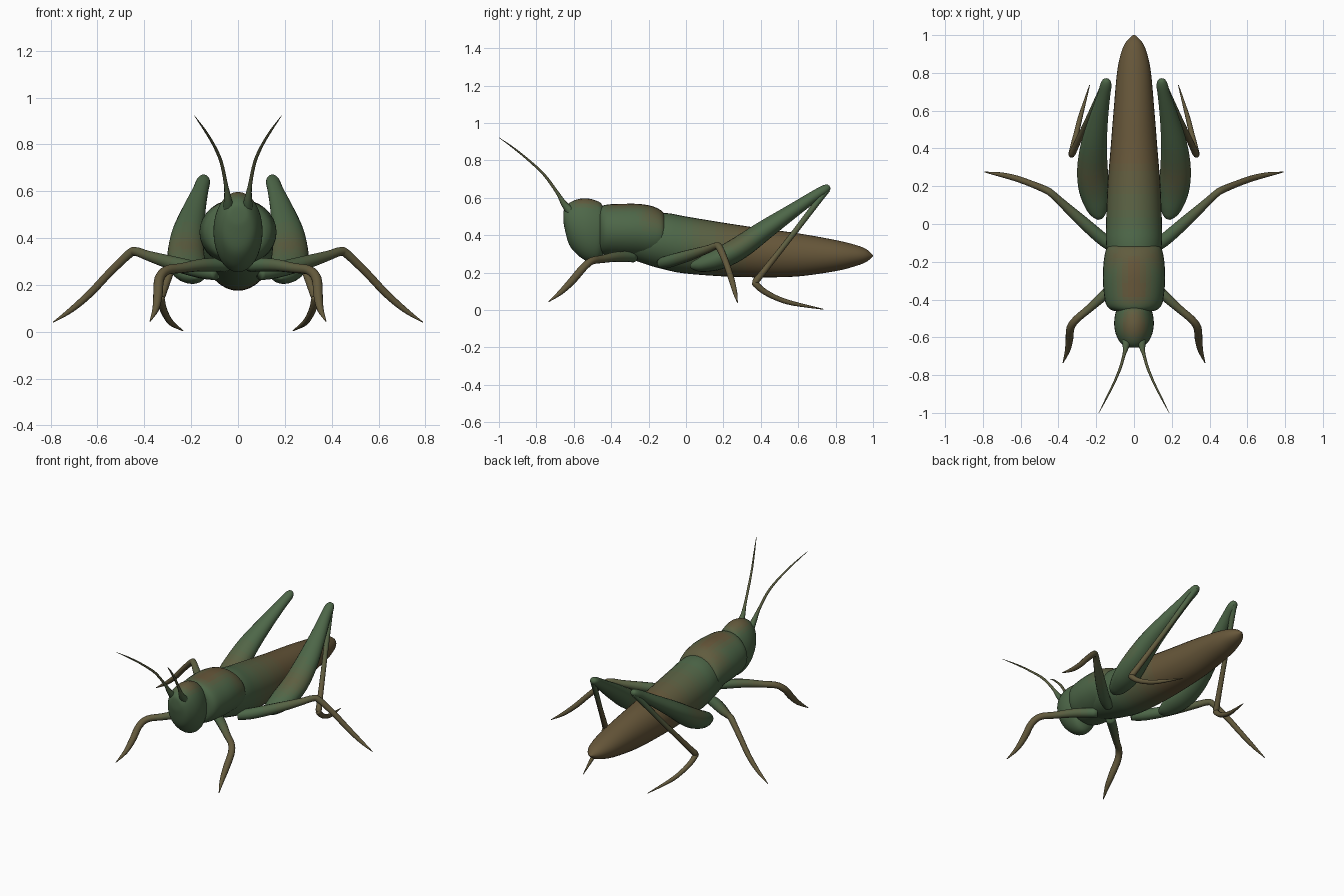
import bpy, math
from mathutils import Vector

GREEN = Vector((0.075, 0.135, 0.065))
BROWN = Vector((0.135, 0.095, 0.042))
LEVELS = 8
palette = []
for i in range(LEVELS):
    m = bpy.data.materials.new("shell_%d" % i)
    c = GREEN.lerp(BROWN, i / (LEVELS - 1))
    m.diffuse_color = (c.x, c.y, c.z, 1)
    palette.append(m)


def ramp(v, a, b):
    return max(0.0, min(1.0, (v - a) / (b - a)))


def smooth_rows(rows, steps):
    # Catmull-Rom through rows of numbers
    pts = [Vector(r) for r in rows]
    out = []
    for i in range(len(pts) - 1):
        p0, p1, p2, p3 = pts[max(i - 1, 0)], pts[i], pts[i + 1], pts[min(i + 2, len(pts) - 1)]
        for k in range(steps):
            t = k / steps
            out.append(0.5 * (2 * p1 + (p2 - p0) * t + (2 * p0 - 5 * p1 + 4 * p2 - p3) * t * t
                              + (3 * p1 - p0 - 3 * p2 + p3) * t ** 3))
    return out + [pts[-1]]


def loft(name, rows, brown, upright=False, mirror=False, sides=20, steps=4):
    # rows: x, y, z, horizontal radius, vertical radius
    rows = smooth_rows(rows, steps)
    cen = [Vector(r[:3]) for r in rows]
    verts, faces = [], []
    n = len(rows)
    for i, r in enumerate(rows):
        if upright:
            u, v = Vector((1, 0, 0)), Vector((0, 0, 1))
        else:
            t = (cen[min(i + 1, n - 1)] - cen[max(i - 1, 0)]).normalized()
            u = t.cross(Vector((0, 0, 1))).normalized()
            v = u.cross(t)
        for k in range(sides):
            a = 2 * math.pi * k / sides
            verts.append(cen[i] + u * max(r[3], .001) * math.cos(a) + v * max(r[4], .001) * math.sin(a))
    for i in range(n - 1):
        for k in range(sides):
            a, b = i * sides + k, i * sides + (k + 1) % sides
            if upright:
                faces.append((a, a + sides, b + sides, b))
            else:
                faces.append((a, b, b + sides, a + sides))
    first, last = list(range(sides)), list(range((n - 1) * sides, n * sides))
    faces += [first, last[::-1]] if upright else [first[::-1], last]
    me = bpy.data.meshes.new(name)
    me.from_pydata(verts, [], faces)
    for m in palette:
        me.materials.append(m)
    for p in me.polygons:
        p.use_smooth = True
        p.material_index = round(brown(p.center) * (LEVELS - 1))
    ob = bpy.data.objects.new(name, me)
    bpy.context.collection.objects.link(ob)
    if mirror:
        ob.modifiers.new("mirror", 'MIRROR').use_clip = False
    return ob


def body(name, prof, brown):
    # prof: y, top z, bottom z, half width
    loft(name, [(0, y, (t + b) / 2, w, (t - b) / 2) for y, t, b, w in prof], brown,
         upright=True, sides=32, steps=5)


def limb(name, rows, brown, sides=12):
    loft(name, [(x, y, z, r, r) for x, y, z, r in rows], brown, mirror=True, sides=sides)


# Head
body("head", [(-0.655, .515, .475, .012), (-0.65, .545, .44, .045), (-0.625, .572, .35, .075),
              (-0.58, .592, .295, .097), (-0.53, .597, .262, .105), (-0.48, .585, .255, .1),
              (-0.45, .565, .28, .088), (-0.43, .52, .34, .06)],
     lambda c: .9 * ramp(c.z, .54, .59) * ramp(c.y, -.64, -.57))

# Pronotum
body("pronotum", [(-0.462, .52, .34, .08), (-0.455, .55, .305, .12), (-0.42, .564, .292, .15),
                  (-0.33, .568, .285, .163), (-0.25, .567, .28, .164), (-0.18, .555, .275, .158),
                  (-0.13, .53, .29, .145), (-0.11, .50, .32, .12)],
     lambda c: .95 * max(ramp(c.z, .49, .56) * ramp(abs(c.x), .13, .03) * ramp(c.y, -.45, -.38),
                         .7 * ramp(c.y, -.27, -.18) * ramp(c.z, .4, .52)))

# Abdomen with folded wings
body("abdomen", [(-0.36, .46, .30, .08), (-0.3, .49, .275, .11), (-0.2, .515, .24, .135),
                 (-0.1, .518, .213, .148), (0, .50, .195, .148), (.2, .467, .18, .14),
                 (.4, .437, .175, .124), (.6, .41, .18, .108), (.8, .374, .208, .09),
                 (.9, .35, .233, .07), (.96, .328, .255, .045), (.995, .298, .282, .012),
                 (1.0, .291, .289, .002)],
     lambda c: ramp(c.y, -.05, .35))

# Antennae
limb("antennae", [(.04, -.61, .52, .026), (.043, -.65, .565, .017), (.052, -.69, .63, .009),
                  (.072, -.76, .725, .0075), (.105, -.84, .80, .006), (.145, -.92, .865, .0045),
                  (.186, -1.0, .922, .001)], lambda c: .5 * ramp(c.z, .55, .65), sides=8)

# Front legs
limb("front_legs", [(.05, -.28, .285, .03), (.15, -.37, .285, .027), (.24, -.45, .272, .021),
                    (.305, -.505, .262, .02), (.336, -.55, .225, .021), (.342, -.61, .155, .02),
                    (.352, -.67, .095, .014), (.376, -.735, .044, .002)],
     lambda c: ramp(c.x, .08, .3) * .8)

# Middle legs
limb("middle_legs", [(.09, -.13, .25, .03), (.16, -.085, .262, .034), (.27, .01, .29, .031),
                     (.38, .11, .323, .022), (.435, .16, .342, .019), (.465, .18, .332, .019),
                     (.55, .215, .25, .017), (.63, .243, .165, .016), (.71, .262, .095, .012),
                     (.79, .275, .04, .002)],
     lambda c: ramp(c.x, .2, .5) * .8)

# Hind femurs
loft("hind_femurs", [(.18, .025, .235, .012, .01), (.185, .045, .237, .035, .026),
                     (.195, .09, .245, .06, .042), (.21, .18, .275, .081, .058),
                     (.22, .29, .335, .081, .062), (.212, .42, .427, .069, .053),
                     (.187, .56, .523, .05, .04), (.16, .68, .605, .034, .03),
                     (.149, .735, .64, .03, .026), (.146, .76, .656, .02, .018),
                     (.145, .768, .661, .006, .006)],
     lambda c: .5 * ramp(c.z, .3, .36) * ramp(c.y, .4, .25), mirror=True)

# Hind tibias
limb("hind_tibias", [(.148, .755, .645, .018), (.165, .72, .60, .017), (.24, .56, .39, .015),
                     (.31, .41, .2, .017), (.328, .372, .153, .018), (.33, .366, .143, .008)],
     lambda c: .8 * ramp(c.z, .6, .3))

# Hind feet
limb("hind_feet", [(.331, .357, .152, .008), (.33, .367, .144, .017), (.322, .41, .105, .016),
                   (.305, .48, .066, .014), (.283, .57, .036, .012), (.235, .735, .004, .002)],
     lambda c: .8)
